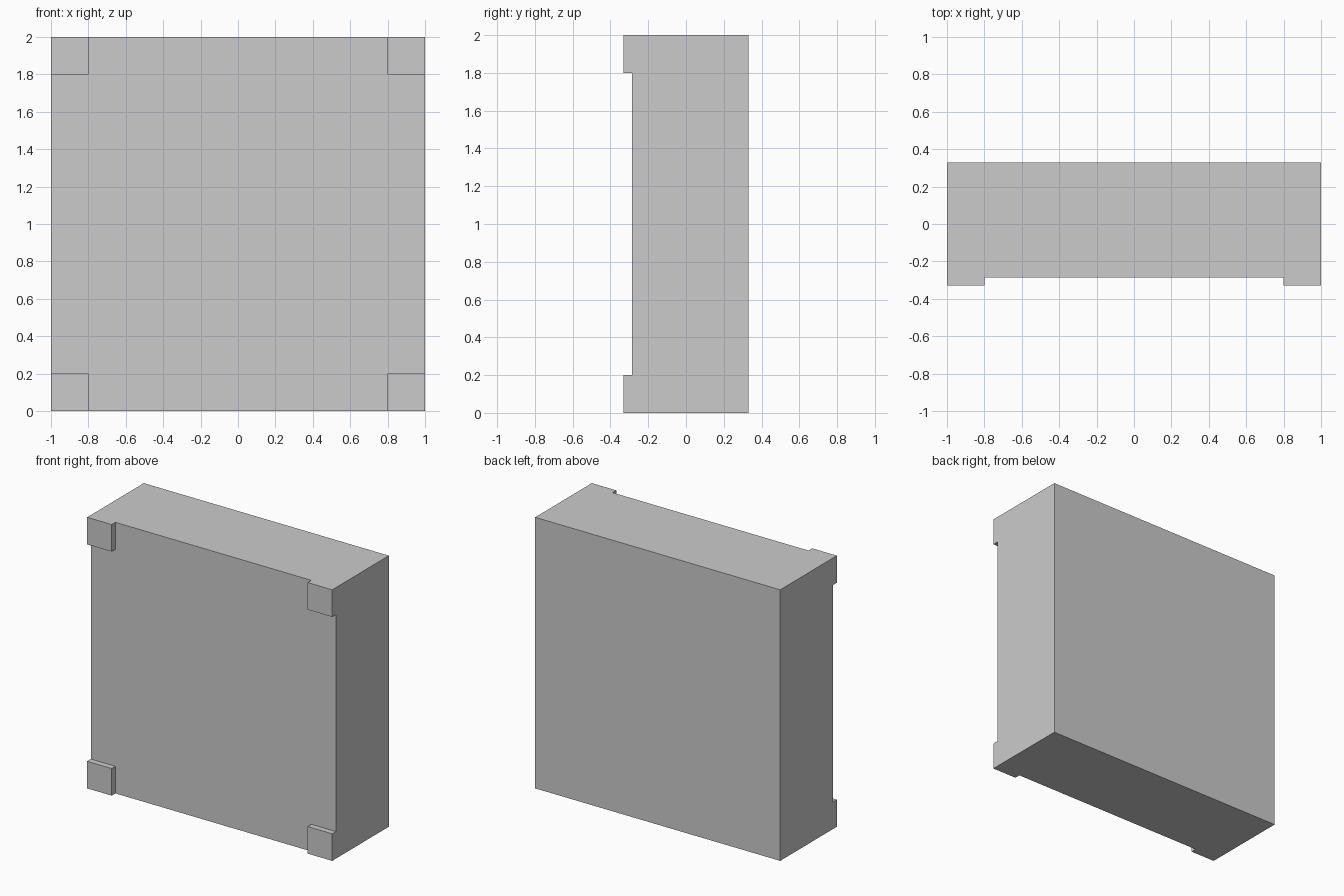
import bpy, bmesh
from mathutils import Vector, Matrix

if "Cube" in bpy.data.objects:
    bpy.data.objects.remove(bpy.data.objects["Cube"])

HALF, HEIGHT = 1.0, 2.0
BACK, FACE, PAD_FRONT = 0.33, -0.287, -0.33
PAD = 0.2

# Main slab
bm = bmesh.new()
size = Vector((2 * HALF, BACK - FACE, HEIGHT))
centre = Vector((0, (BACK + FACE) / 2, HEIGHT / 2))
bmesh.ops.create_cube(bm, size=1, matrix=Matrix.Translation(centre) @ Matrix.Diagonal(size).to_4x4())

# Score the pad borders on the front face only
def score(point, normal):
    front = [f for f in bm.faces if f.normal.y < -0.9]
    geom = front + list({e for f in front for e in f.edges}) + list({v for f in front for v in f.verts})
    bmesh.ops.bisect_plane(bm, geom=geom, plane_co=point, plane_no=normal)
    bm.normal_update()

bm.normal_update()
for x in (-HALF + PAD, HALF - PAD):
    score((x, 0, 0), (1, 0, 0))
for z in (PAD, HEIGHT - PAD):
    score((0, 0, z), (0, 0, 1))

# Raise the four square corner pads out of the front
def is_corner(f):
    c = f.calc_center_median()
    return f.normal.y < -0.9 and abs(c.x) > HALF - PAD and abs(c.z - HEIGHT / 2) > HEIGHT / 2 - PAD

corners = [f for f in bm.faces if is_corner(f)]
raised = bmesh.ops.extrude_face_region(bm, geom=corners)["geom"]
bmesh.ops.delete(bm, geom=[f for f in corners if f.is_valid], context='FACES_ONLY')
bmesh.ops.translate(bm, vec=(0, PAD_FRONT - FACE, 0),
                    verts=[v for v in raised if isinstance(v, bmesh.types.BMVert)])

# Merge flat neighbours so each side is one clean face
bmesh.ops.recalc_face_normals(bm, faces=bm.faces)
bmesh.ops.dissolve_limit(bm, angle_limit=0.02, verts=bm.verts, edges=bm.edges)

mesh = bpy.data.meshes.new("panel_block")
bm.to_mesh(mesh)
bm.free()
bpy.context.collection.objects.link(bpy.data.objects.new("panel_block", mesh))
